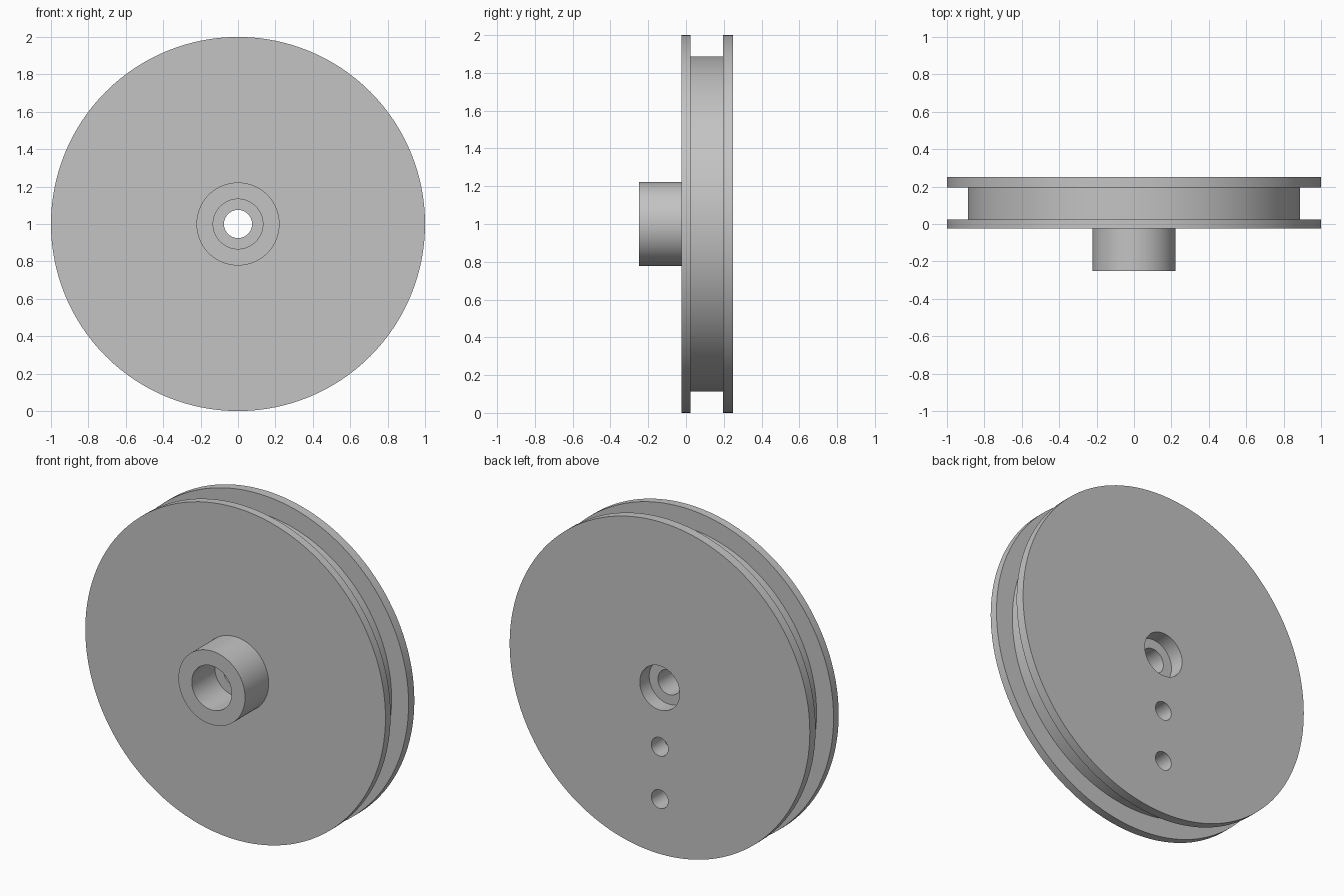
import bpy, bmesh, math
from mathutils import Matrix, Vector

cube = bpy.data.objects.get("Cube")
if cube:
    bpy.data.objects.remove(cube, do_unlink=True)

CENTRE = Vector((0, 0, 1))
SEGMENTS = 128

grey = bpy.data.materials.new("plain grey")
grey.use_nodes = True
colour = (0.55, 0.55, 0.55, 1)
grey.diffuse_color = colour
grey.node_tree.nodes["Principled BSDF"].inputs["Base Color"].default_value = colour


def make_object(name, bm):
    bmesh.ops.recalc_face_normals(bm, faces=bm.faces)
    mesh = bpy.data.meshes.new(name)
    bm.to_mesh(mesh)
    bm.free()
    obj = bpy.data.objects.new(name, mesh)
    obj.data.materials.append(grey)
    bpy.context.collection.objects.link(obj)
    return obj


def lathe(name, profile):
    """Revolve a closed (radius, y) profile about the wheel axis."""
    bm = bmesh.new()
    verts = [bm.verts.new((r, y, 1)) for r, y in profile]
    edges = [bm.edges.new((v, verts[i - 1])) for i, v in enumerate(verts)]
    bmesh.ops.spin(bm, geom=verts + edges, cent=CENTRE, axis=(0, 1, 0),
                   angle=math.tau, steps=SEGMENTS, use_merge=True)
    bmesh.ops.remove_doubles(bm, verts=bm.verts, dist=1e-5)
    return make_object(name, bm)


# Grooved wheel with hub, shaft hole and a counterbore at each end
HUB, FRONT, BACK = -0.25, -0.025, 0.25
wheel = lathe("pulley_wheel", [
    (0.133, HUB), (0.222, HUB), (0.222, FRONT),
    (1, FRONT), (1, 0.024), (0.887, 0.024),
    (0.887, 0.195), (1, 0.195), (1, BACK),
    (0.133, BACK), (0.133, 0.16), (0.075, 0.16),
    (0.075, -0.03), (0.133, -0.03)])

# Two blind holes in the back face, below the axis
for name, drop, depth in (("upper", 0.355, 0.12), ("lower", 0.67, 0.14)):
    bm = bmesh.new()
    place = Matrix.Translation((0, BACK, 1 - drop)) @ Matrix.Rotation(math.pi / 2, 4, "X")
    bmesh.ops.create_cone(bm, cap_ends=True, segments=48, radius1=0.056,
                          radius2=0.056, depth=2 * depth, matrix=place)
    cutter = make_object(name + "_hole_cutter", bm)
    cutter.hide_render = True
    cutter.hide_set(True)
    cut = wheel.modifiers.new(name + "_hole", "BOOLEAN")
    cut.operation = "DIFFERENCE"
    cut.solver = "EXACT"
    cut.object = cutter

# Apply the cuts, then shade smooth with crisp rims
bpy.ops.object.select_all(action="DESELECT")
wheel.select_set(True)
bpy.context.view_layer.objects.active = wheel
for mod in list(wheel.modifiers):
    helper = mod.object
    bpy.ops.object.modifier_apply(modifier=mod.name)
    bpy.data.objects.remove(helper, do_unlink=True)
bpy.ops.object.shade_smooth_by_angle(angle=math.radians(30))
